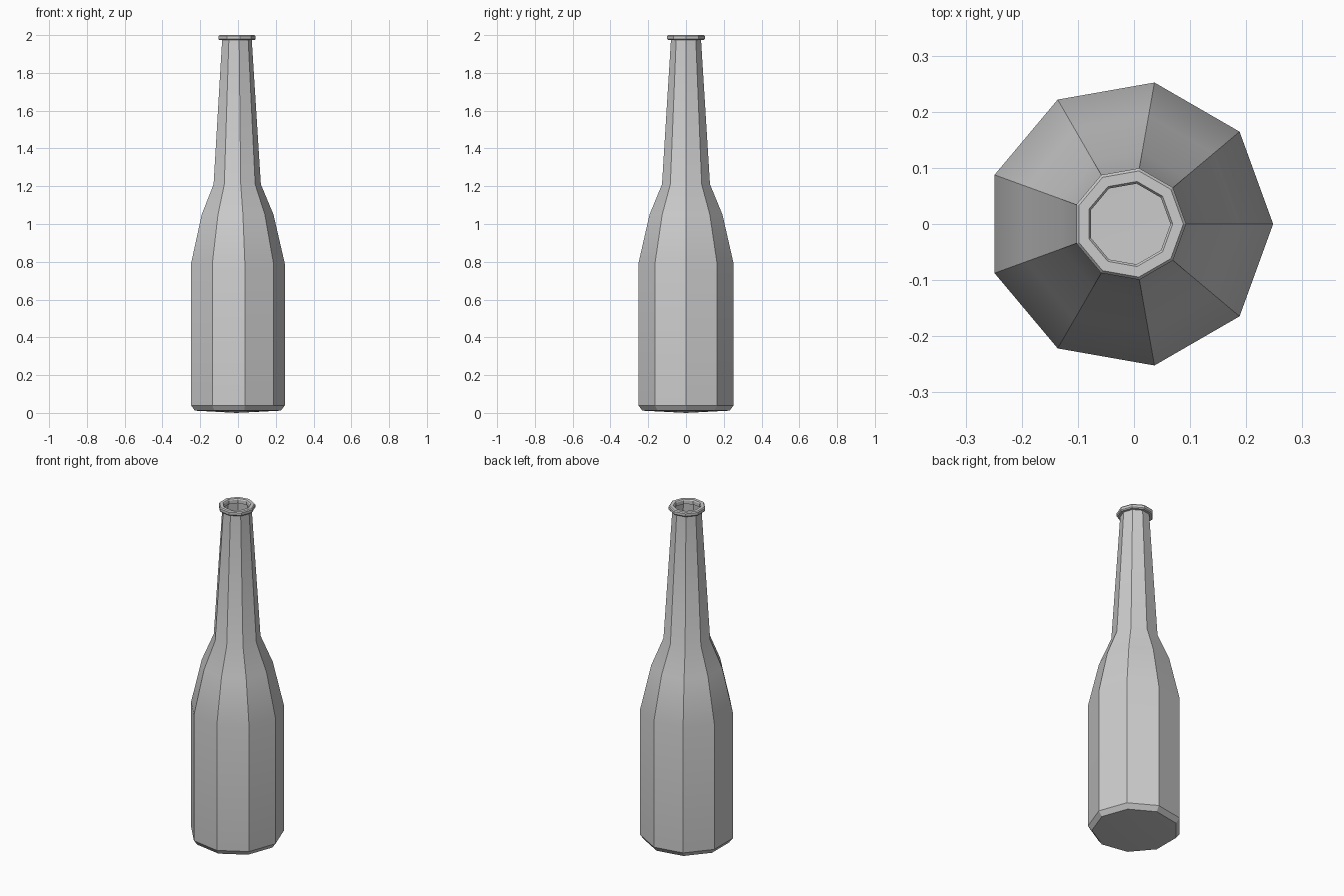
import bpy, bmesh, math

if "Cube" in bpy.data.objects:
    bpy.data.objects.remove(bpy.data.objects["Cube"])

SIDES = 9
AXIS_X = -0.008  # nine-sided section: shift so the outline is centred


def lathe(name, profile):
    """Revolve a (radius, height) profile around z with SIDES facets."""
    bm = bmesh.new()
    verts = [bm.verts.new((r, 0, z)) for r, z in profile]
    edges = [bm.edges.new(pair) for pair in zip(verts, verts[1:])]
    bmesh.ops.spin(bm, geom=verts + edges, cent=(0, 0, 0), axis=(0, 0, 1),
                   angle=math.tau, steps=SIDES, use_duplicate=False)
    bmesh.ops.remove_doubles(bm, verts=bm.verts, dist=0.0005)
    bmesh.ops.recalc_face_normals(bm, faces=bm.faces)
    mesh = bpy.data.meshes.new(name)
    bm.to_mesh(mesh)
    bm.free()
    obj = bpy.data.objects.new(name, mesh)
    obj.location.x = AXIS_X
    bpy.context.collection.objects.link(obj)
    bpy.ops.object.select_all(action='DESELECT')
    obj.select_set(True)
    bpy.context.view_layer.objects.active = obj
    bpy.ops.object.shade_smooth_by_angle(angle=math.radians(30))
    return obj


# Whole bottle in one profile
lathe("bottle", [
    # base and body
    (0, 0), (0.235, 0.012), (0.256, 0.04), (0.256, 0.79),
    # shoulder and neck
    (0.196, 1.05), (0.129, 1.21), (0.081, 1.973),
    # rolled lip and mouth
    (0.096, 1.973), (0.101, 1.979), (0.101, 1.994), (0.096, 2.0),
    (0.077, 2.0), (0.073, 1.994), (0.073, 1.973),
])
